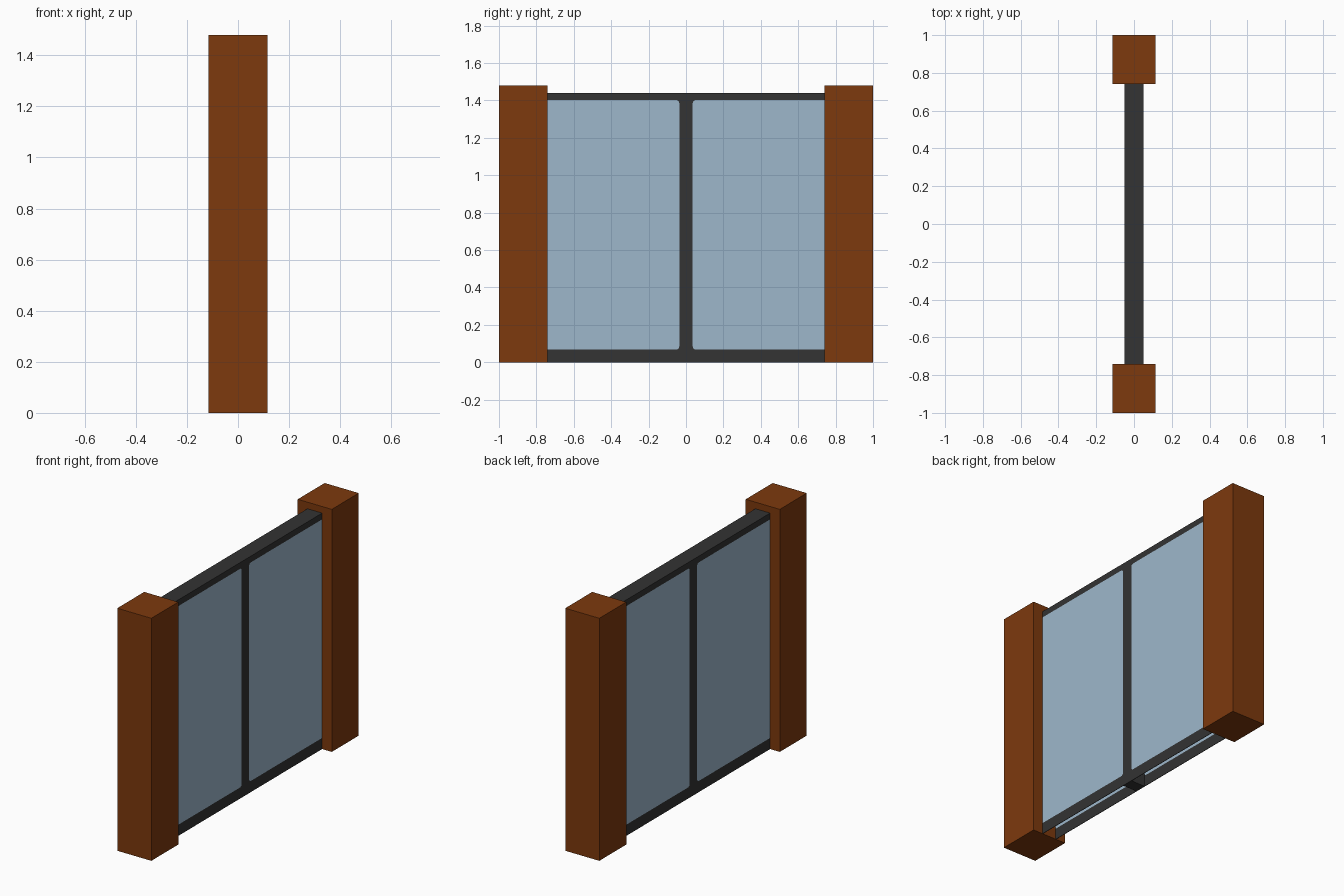
import bpy, bmesh, math

if "Cube" in bpy.data.objects:
    bpy.data.objects.remove(bpy.data.objects["Cube"])

def material(name, rgb):
    m = bpy.data.materials.new(name)
    m.diffuse_color = (*rgb, 1)
    m.use_nodes = True
    m.node_tree.nodes["Principled BSDF"].inputs["Base Color"].default_value = m.diffuse_color
    return m

BROWN = material("brown wood", (0.205, 0.041, 0.004))
DARK = material("dark grey frame", (0.033, 0.033, 0.033))
GLASS = material("pale blue glass", (0.337, 0.474, 0.597))

POST_Y, TOP, HALF_X, SKIN = 0.74, 1.44, 0.05, 0.003
MULLION, SILL, HEAD, RADIUS = 0.036, 0.068, 1.402, 0.016

def finish(name, bm, mat):
    bmesh.ops.recalc_face_normals(bm, faces=bm.faces)
    me = bpy.data.meshes.new(name)
    bm.to_mesh(me)
    bm.free()
    me.materials.append(mat)
    ob = bpy.data.objects.new(name, me)
    bpy.context.collection.objects.link(ob)
    return ob

def box(name, lo, hi, mat):
    bm = bmesh.new()
    bmesh.ops.create_cube(bm, size=1)
    for v in bm.verts:
        v.co = [(a + b) / 2 + c * (b - a) for a, b, c in zip(lo, hi, v.co)]
    return finish(name, bm, mat)

def plate(name, outline, x0, x1, mat):
    """Extrude a y-z outline from x0 to x1."""
    bm = bmesh.new()
    face = bm.faces.new([bm.verts.new((x0, y, z)) for y, z in outline])
    ext = bmesh.ops.extrude_face_region(bm, geom=[face], use_keep_orig=True)
    for g in ext["geom"]:
        if isinstance(g, bmesh.types.BMVert):
            g.co.x = x1
    return finish(name, bm, mat)

def pane_edge(side):
    """Pane outline, rounded only beside the mullion, from lower to upper post corner."""
    pts = [(side * POST_Y, SILL)]
    for cz, start in ((SILL + RADIUS, 270), (HEAD - RADIUS, 180)):
        for i in range(5):
            a = math.radians(start - 22.5 * i)
            pts.append((side * (MULLION + RADIUS + RADIUS * math.cos(a)),
                        cz + RADIUS * math.sin(a)))
    return pts + [(side * POST_Y, HEAD)]

# Posts
for label, s in (("front", -1), ("back", 1)):
    y0, y1 = sorted((s * POST_Y, s * 1.0))
    box(label + "_post", (-0.115, y0, 0), (0.115, y1, 1.48), BROWN)

# Hollow frame: side skins with flush glass, open underneath
right, left = pane_edge(1), pane_edge(-1)
frame = ([(-POST_Y, 0), (POST_Y, 0)] + right +
         [(POST_Y, TOP), (-POST_Y, TOP)] + left[::-1])
for label, s in (("left", -1), ("right", 1)):
    x0, x1 = s * HALF_X, s * (HALF_X - SKIN)
    plate(label + "_frame_skin", frame, x0, x1, DARK)
    plate(label + "_front_pane", left, x0, x1, GLASS)
    plate(label + "_back_pane", right, x0, x1, GLASS)

# Top cap and the mullion joining the two skins
inner = HALF_X - SKIN
box("top_cap", (-inner, -POST_Y, TOP - 0.004), (inner, POST_Y, TOP), DARK)
box("mullion", (-inner, -MULLION, 0), (inner, MULLION, TOP - 0.004), DARK)
